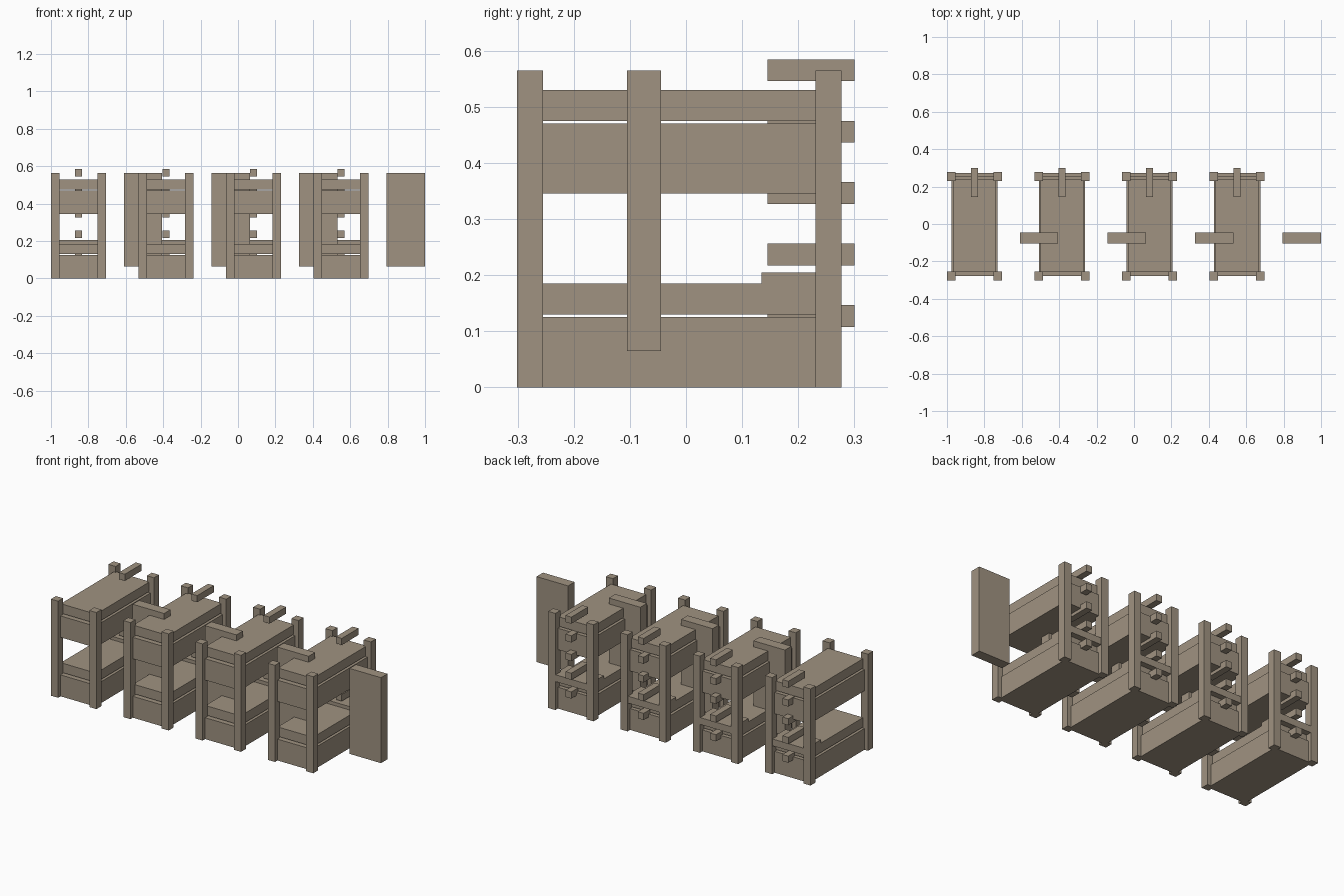
import bpy
import bmesh
from mathutils import Vector

default = bpy.data.objects.get("Cube")
if default:
    bpy.data.objects.remove(default)

wood = bpy.data.materials.new("taupe wood")
wood.use_nodes = True
colour = (0.35, 0.29, 0.22, 1)
wood.diffuse_color = colour
wood.node_tree.nodes["Principled BSDF"].inputs["Base Color"].default_value = colour


def box(name, x, y, z):
    """Box spanning the given (min, max) ranges."""
    low, high = Vector((x[0], y[0], z[0])), Vector((x[1], y[1], z[1]))
    bm = bmesh.new()
    bmesh.ops.create_cube(bm, size=1)
    for v in bm.verts:
        v.co = (low + high) / 2 + v.co * (high - low)
    mesh = bpy.data.meshes.new(name)
    bm.to_mesh(mesh)
    bm.free()
    mesh.materials.append(wood)
    obj = bpy.data.objects.new(name, mesh)
    bpy.context.collection.objects.link(obj)


def around(centre, half):
    return centre - half, centre + half


POST = 0.023
FRONT, BACK = -0.278, 0.254
SPACING = 0.468

for i in range(4):
    cx = -0.853 + i * SPACING
    n = i + 1

    # Corner posts
    for side, dx in (("right", -0.124), ("left", 0.124)):
        for end, y in (("front", FRONT), ("back", BACK)):
            box(f"{end}_{side}_post_{n}", around(cx + dx, POST),
                around(y, POST), (0, 0.565))

    # Lower and upper bunks, each with a mattress just above its base
    for level, z in (("lower", 0), ("upper", 0.345)):
        box(f"{level}_base_{n}", around(cx, 0.124), (FRONT, BACK), (z, z + 0.125))
        box(f"{level}_mattress_{n}", around(cx, 0.114), (-0.257, 0.24),
            (z + 0.13, z + 0.185))

    # Head slab of the lower bunk
    box(f"head_slab_{n}", around(cx, 0.114), (0.135, 0.274), (0.165, 0.205))

    # Ladder rungs at the back
    for k in range(5):
        box(f"rung_{k + 1}_{n}", around(cx, 0.019), (0.145, 0.3),
            around(0.127 + k * 0.1095, 0.0195))

    # Upright divider panel beside the bed
    px = 0.897 - i * SPACING
    box(f"divider_panel_{n}", around(px, 0.102), (-0.105, -0.045), (0.065, 0.565))
